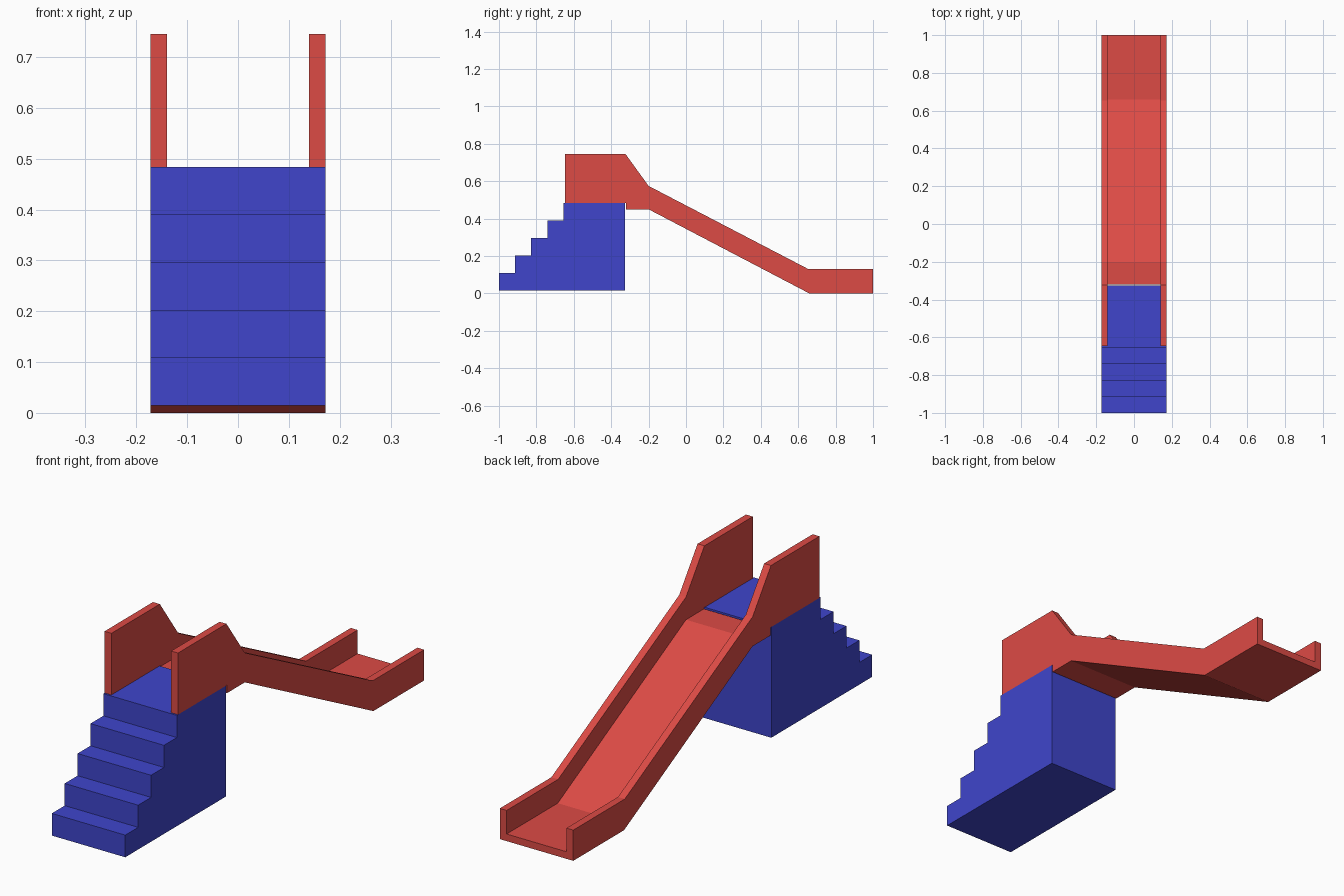
import bpy, bmesh

if "Cube" in bpy.data.objects:
    bpy.data.objects.remove(bpy.data.objects["Cube"])


def material(name, color):
    m = bpy.data.materials.new(name)
    m.diffuse_color = color
    m.use_nodes = True
    m.node_tree.nodes["Principled BSDF"].inputs["Base Color"].default_value = m.diffuse_color
    return m


def extrude_profile(name, points, half_width, mat=None):
    """Extrude a (y, z) side profile symmetrically along x."""
    bm = bmesh.new()
    face = bm.faces.new([bm.verts.new((-half_width, y, z)) for y, z in points])
    new = bmesh.ops.extrude_face_region(bm, geom=[face])["geom"]
    verts = [g for g in new if isinstance(g, bmesh.types.BMVert)]
    bmesh.ops.translate(bm, verts=verts, vec=(2 * half_width, 0, 0))
    bmesh.ops.recalc_face_normals(bm, faces=bm.faces)
    mesh = bpy.data.meshes.new(name)
    bm.to_mesh(mesh)
    bm.free()
    ob = bpy.data.objects.new(name, mesh)
    bpy.context.collection.objects.link(ob)
    if mat:
        mesh.materials.append(mat)
    return ob


HALF = 0.172
blue = material("blue", (0.05, 0.06, 0.6, 1))
red = material("red", (0.72, 0.07, 0.06, 1))

# Stairs: five equal steps, the last one is the platform
base, run, rise = 0.015, 0.0863, 0.0938
profile = [(-0.325, base), (-1, base)]
for i in range(5):
    y, z = -1 + i * run, base + (i + 1) * rise
    profile += [(y, z), (-1 + (i + 1) * run if i < 4 else -0.325, z)]
extrude_profile("stairs", profile, HALF, blue)

# Slide: full-width side outline, hollowed to leave side walls and a bed
slide = extrude_profile("slide", [
    (-0.647, 0.484), (-0.647, 0.745), (-0.323, 0.745), (-0.2, 0.575),
    (0.655, 0.13), (1, 0.13), (1, 0), (0.66, 0), (-0.2, 0.45),
    (-0.32, 0.45), (-0.32, 0.484)], HALF, red)
channel = extrude_profile("channel_cutter", [
    (-0.8, 0.479), (-0.2, 0.479), (0.658, 0.03), (1.1, 0.03),
    (1.1, 0.9), (-0.8, 0.9)], 0.14, red)
channel.hide_render = True

cut = slide.modifiers.new("channel", "BOOLEAN")
cut.operation = "DIFFERENCE"
cut.solver = "EXACT"
cut.object = channel
bpy.context.view_layer.objects.active = slide
bpy.ops.object.modifier_apply(modifier=cut.name)
bpy.data.objects.remove(channel)
